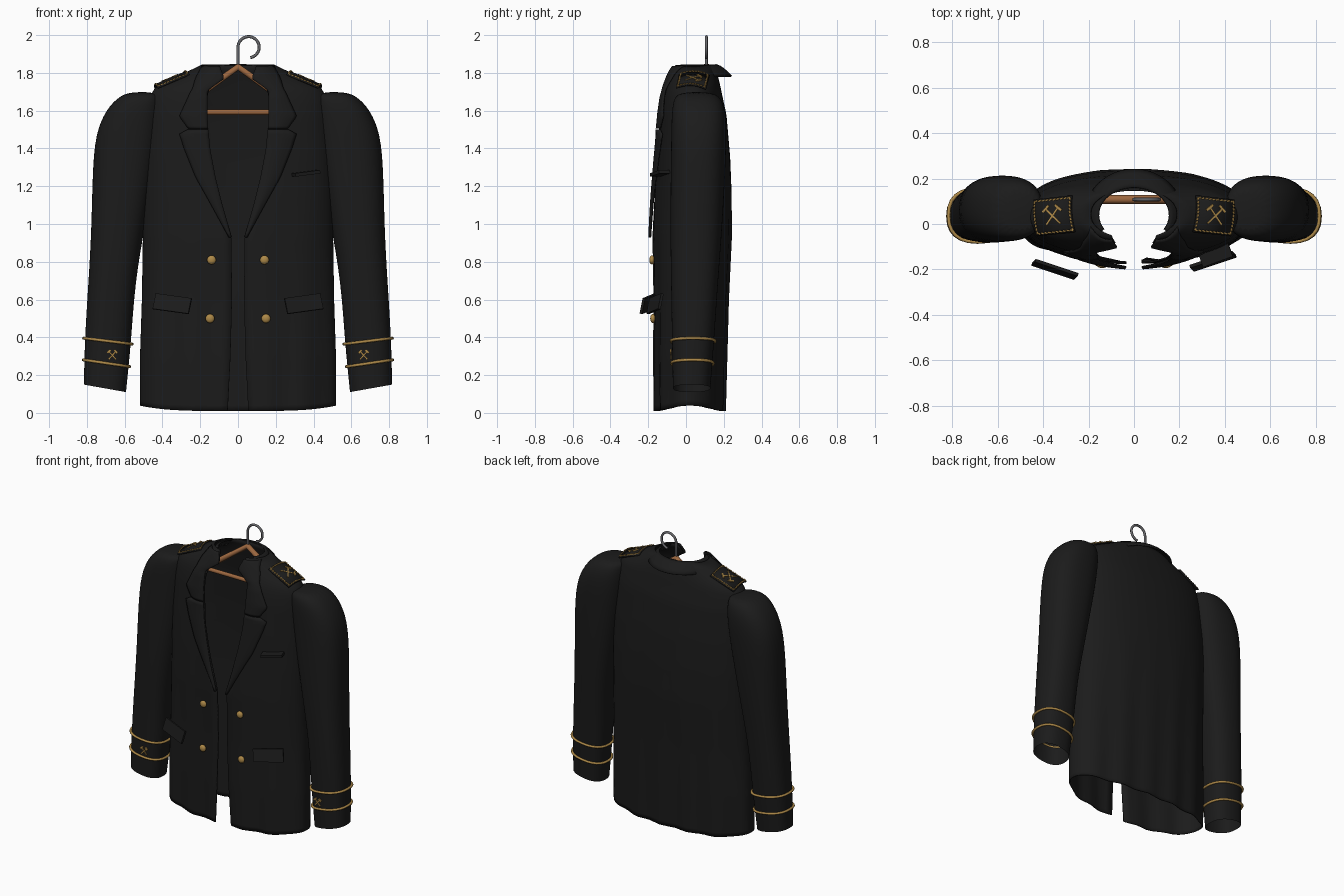
import bpy, bmesh, math
from mathutils import Matrix, Vector

if "Cube" in bpy.data.objects:
    bpy.data.objects.remove(bpy.data.objects["Cube"])


def material(name, color):
    mat = bpy.data.materials.new(name)
    mat.use_nodes = True
    mat.diffuse_color = (*color, 1)
    mat.node_tree.nodes["Principled BSDF"].inputs["Base Color"].default_value = (*color, 1)
    return mat


CLOTH = material("black_cloth", (0.011, 0.011, 0.011))
GOLD = material("gold_thread", (0.42, 0.25, 0.065))
WOOD = material("brown_wood", (0.33, 0.135, 0.05))
STEEL = material("grey_steel", (0.14, 0.14, 0.15))


def finish(name, bm, mat):
    mesh = bpy.data.meshes.new(name)
    bm.to_mesh(mesh)
    bm.free()
    mesh.materials.append(mat)
    obj = bpy.data.objects.new(name, mesh)
    bpy.context.collection.objects.link(obj)
    return obj


def loft(name, rows, mat, closed=False, cap=False, thick=0.008):
    """Skin a list of equally long point rows."""
    bm = bmesh.new()
    grid = [[bm.verts.new(p) for p in row] for row in rows]
    for low, high in zip(grid, grid[1:]):
        n = len(low)
        for i in range(n if closed else n - 1):
            j = (i + 1) % n
            bm.faces.new((low[i], low[j], high[j], high[i]))
    if cap:
        bm.faces.new(grid[-1])
    bmesh.ops.recalc_face_normals(bm, faces=bm.faces)
    obj = finish(name, bm, mat)
    if thick:
        solid = obj.modifiers.new("thickness", "SOLIDIFY")
        solid.thickness, solid.offset = thick, 0
    return obj


def boxes(name, parts, mat, frame=Matrix()):
    """One object from boxes given as (centre, size, turn about local z)."""
    bm = bmesh.new()
    for centre, size, turn in parts:
        local = Matrix.Translation(centre) @ Matrix.Rotation(turn, 4, "Z") @ Matrix.Diagonal((*size, 1))
        bmesh.ops.create_cube(bm, size=1, matrix=frame @ local)
    return finish(name, bm, mat)


def tube(name, points, radius, mat, cyclic=False):
    curve = bpy.data.curves.new(name, "CURVE")
    curve.dimensions = "3D"
    curve.bevel_depth, curve.bevel_resolution = radius, 2
    curve.use_fill_caps = True
    spline = curve.splines.new("POLY")
    spline.points.add(len(points) - 1)
    for point, co in zip(spline.points, points):
        point.co = (*co, 1)
    spline.use_cyclic_u = cyclic
    curve.materials.append(mat)
    obj = bpy.data.objects.new(name, curve)
    bpy.context.collection.objects.link(obj)


def sample(table, key):
    """Interpolate a table sorted by its first column."""
    for a, b in zip(table, table[1:]):
        if key <= b[0]:
            t = max(0, (key - a[0]) / (b[0] - a[0]))
            return [p + (q - p) * t for p, q in zip(a, b)]
    return list(table[-1])


def rounded(value, power):
    """Superellipse coordinate from a sine or cosine."""
    return math.copysign(abs(value) ** (2 / power), value)


# Torso: height, half width, front y, back y, half opening
TORSO = [
    (0.01, 0.515, -0.16, 0.2, 0.055), (0.3, 0.515, -0.165, 0.21, 0.04),
    (0.6, 0.505, -0.165, 0.22, 0.032), (0.93, 0.5, -0.172, 0.238, 0.035),
    (1.15, 0.5, -0.165, 0.238, 0.1), (1.35, 0.495, -0.155, 0.23, 0.145),
    (1.58, 0.48, -0.14, 0.21, 0.165), (1.67, 0.465, -0.125, 0.19, 0.165),
    (1.72, 0.435, -0.11, 0.18, 0.15), (1.77, 0.335, -0.09, 0.168, 0.08),
    (1.84, 0.19, -0.065, 0.15, 0.1)]
POWER = 2.2


def front(x, z):
    """Front surface depth of the torso."""
    _, w, yf, yb, _ = sample(TORSO, z)
    u = min(abs(x) / w, 0.98)
    return (yf + yb) / 2 - (yb - yf) / 2 * (1 - u ** POWER) ** (1 / POWER)


def torso_row(z, count=72):
    _, w, yf, yb, gap = sample(TORSO, z)
    start = math.asin((gap / w) ** (POWER / 2))
    low = max(0, 1 - z / 1.2)
    row = []
    for i in range(count + 1):
        a = start + (2 * math.pi - 2 * start) * i / count
        x = w * rounded(math.sin(a), POWER)
        y = (yf + yb) / 2 - (yb - yf) / 2 * rounded(math.cos(a), POWER)
        y += 0.008 * low * math.sin(x * 32)
        row.append((x, y, z + 0.03 * max(0, 1 - z * 5) * abs(x / w) ** 4))
    return row


loft("jacket_body", [torso_row(0.01 + 1.83 * i / 60) for i in range(61)], CLOTH)

# Collar folded around the back of the neck
collar = []
for k in range(5):
    t = k / 4
    collar.append([])
    for i in range(33):
        a = math.radians(-32 + 244 * i / 32)
        collar[-1].append(((0.155 + 0.06 * t) * math.cos(a), 0.04 + (0.12 + 0.08 * t) * math.sin(a),
                           1.842 - 0.06 * t ** 1.5))
loft("collar", collar, CLOTH)

# Lapel and collar leaf: height, inner x, outer x, with the notch between them
LAPEL = [(0.93, 0.036, 0.046), (1.1, 0.084, 0.14), (1.25, 0.12, 0.225), (1.4, 0.148, 0.285),
         (1.48, 0.155, 0.31), (1.5, 0.158, 0.265)]
LEAF = [(1.505, 0.158, 0.262), (1.57, 0.162, 0.31), (1.7, 0.163, 0.25), (1.715, 0.15, 0.24),
        (1.77, 0.072, 0.225), (1.835, 0.097, 0.19)]


def leaf_rows(table, side, steps=24):
    rows = []
    for i in range(steps + 1):
        z, a, b = sample(table, table[0][0] + (table[-1][0] - table[0][0]) * i / steps)
        xs = [a + (b - a) * k / 8 for k in range(9)]
        rows.append([(side * x, front(x, z) - 0.014 - 0.01 * math.sin(math.pi * k / 8), z)
                     for k, x in enumerate(xs)])
    return rows


# Sleeve: outer z, outer x, inner z, inner x, front y, back y
SLEEVE = [
    (0.15, 0.817, 0.11, 0.592, -0.07, 0.13), (0.4, 0.812, 0.37, 0.565, -0.075, 0.15),
    (0.7, 0.792, 0.69, 0.545, -0.08, 0.17), (1, 0.775, 1, 0.49, -0.085, 0.195),
    (1.4, 0.77, 1.4, 0.42, -0.08, 0.215), (1.55, 0.73, 1.57, 0.4, -0.078, 0.215),
    (1.65, 0.665, 1.66, 0.4, -0.07, 0.195), (1.705, 0.58, 1.695, 0.41, -0.04, 0.15)]


def sleeve_row(values, side, grow=1.0, count=24):
    zo, xo, zi, xi, yf, yb = values
    row = []
    for i in range(count):
        a = 2 * math.pi * i / count
        u = 0.5 + 0.5 * grow * rounded(math.cos(a), 2.4)
        row.append((side * (xi + (xo - xi) * u),
                    (yf + yb) / 2 + grow * (yb - yf) / 2 * rounded(math.sin(a), 2.4),
                    zi + (zo - zi) * u))
    return row


def hammers(name, frame, size, handle):
    """Two crossed hammers lying in the frame's xy plane."""
    parts = []
    for s in (-1, 1):
        turn = s * math.radians(42)
        along = Vector((-math.sin(turn), math.cos(turn), 0))
        parts.append(((0, 0, 0), (handle, size, 0.006), turn))
        parts.append((along * size * 0.45, (size * 0.4, handle * 1.5, 0.008), turn))
    boxes(name, parts, GOLD, frame)


def drape(y):
    """Sag of the shoulder board towards its front and back edges."""
    return -3.2 * y * y


for side, word in ((1, "left"), (-1, "right")):
    loft(word + "_lapel", leaf_rows(LAPEL, side), CLOTH)
    loft(word + "_collar_leaf", leaf_rows(LEAF, side), CLOTH)

    # Sleeve with two gold cuff bands and an emblem
    sleeve = loft(word + "_sleeve", [sleeve_row(v, side) for v in SLEEVE], CLOTH, True, True, 0)
    sleeve.modifiers.new("smooth", "SUBSURF").levels = 2
    for label, z in (("upper", 0.395), ("lower", 0.28)):
        tube(f"{word}_{label}_cuff_band", sleeve_row(sample(SLEEVE, z), side, 1.04), 0.008, GOLD, True)
    upright = Matrix.Rotation(math.pi / 2, 4, "X")
    hammers(word + "_cuff_emblem", Matrix.Translation((side * 0.665, -0.08, 0.305)) @ upright, 0.06, 0.008)

    # Draped shoulder board with stitched border
    board = (Matrix.Translation((side * 0.357, 0.036, 1.771))
             @ Matrix.Rotation(side * math.radians(23), 4, "Y") @ Matrix.Rotation(side * -0.1, 4, "Z"))
    ys = [0.08 * k / 4 for k in range(-4, 5)]
    loft(word + "_shoulder_board",
         [[board @ Vector((x, y, drape(y))) for y in ys] for x in (-0.092, 0.092)], CLOTH)
    stitches = []
    for k in range(10):
        t = (k - 4.5) / 10
        for s in (-1, 1):
            stitches.append(((t * 0.175, s * 0.072, 0.006 + drape(0.072)), (0.014, 0.007, 0.006), s * 0.3))
            stitches.append(((s * 0.085, t * 0.15, 0.006 + drape(t * 0.15)), (0.007, 0.012, 0.006), s * 0.3))
    boxes(word + "_shoulder_border", stitches, GOLD, board)
    hammers(word + "_shoulder_emblem", board @ Matrix.Translation((0, 0, 0.003)), 0.1, 0.007)

    # Hip pocket flap
    flap = (Matrix.Translation((side * 0.348, -0.182 + side * 0.018, 0.578))
            @ Matrix.Rotation(side * 0.32, 4, "Z") @ Matrix.Rotation(-side * 0.13, 4, "Y")
            @ Matrix.Rotation(-0.25, 4, "X"))
    boxes(word + "_pocket_flap", [((0, 0, 0), (0.2, 0.014, 0.085), 0)], CLOTH, flap)

    # Buttons
    for label, x, z in (("upper", 0.14, 0.81), ("lower", 0.148, 0.5)):
        bm = bmesh.new()
        place = Matrix.Translation((side * x, front(x, z) - 0.016, z)) @ Matrix.Diagonal((1, 0.6, 1, 1))
        bmesh.ops.create_uvsphere(bm, u_segments=16, v_segments=10, radius=0.024, matrix=place)
        finish(f"{word}_{label}_button", bm, GOLD)

# Breast pocket welt
welt = Matrix.Translation((0.36, -0.138, 1.268)) @ Matrix.Rotation(0.35, 4, "Z") @ Matrix.Rotation(-0.12, 4, "Y")
boxes("breast_pocket", [((0, 0, 0), (0.14, 0.06, 0.018), 0)], CLOTH, welt)

# Hanger
DEPTH = 0.108
tube("hanger_arms", [(-0.33, DEPTH, 1.595), (0, DEPTH, 1.832), (0.33, DEPTH, 1.595)], 0.019, WOOD)
tube("hanger_bar", [(-0.33, DEPTH, 1.592), (0.33, DEPTH, 1.592)], 0.014, WOOD)
hook = [(0, DEPTH, 1.83)]
for i in range(25):
    a = math.radians(180 - 260 * i / 24)
    hook.append((0.056 + 0.056 * math.cos(a), DEPTH, 1.936 + 0.056 * math.sin(a)))
tube("hanger_hook", hook, 0.008, STEEL)

# Soft shading on the cloth and buttons
bpy.ops.object.select_all(action="DESELECT")
for obj in bpy.context.scene.objects:
    if obj.type == "MESH":
        obj.select_set(True)
        bpy.context.view_layer.objects.active = obj
bpy.ops.object.shade_smooth_by_angle(angle=math.radians(40))
